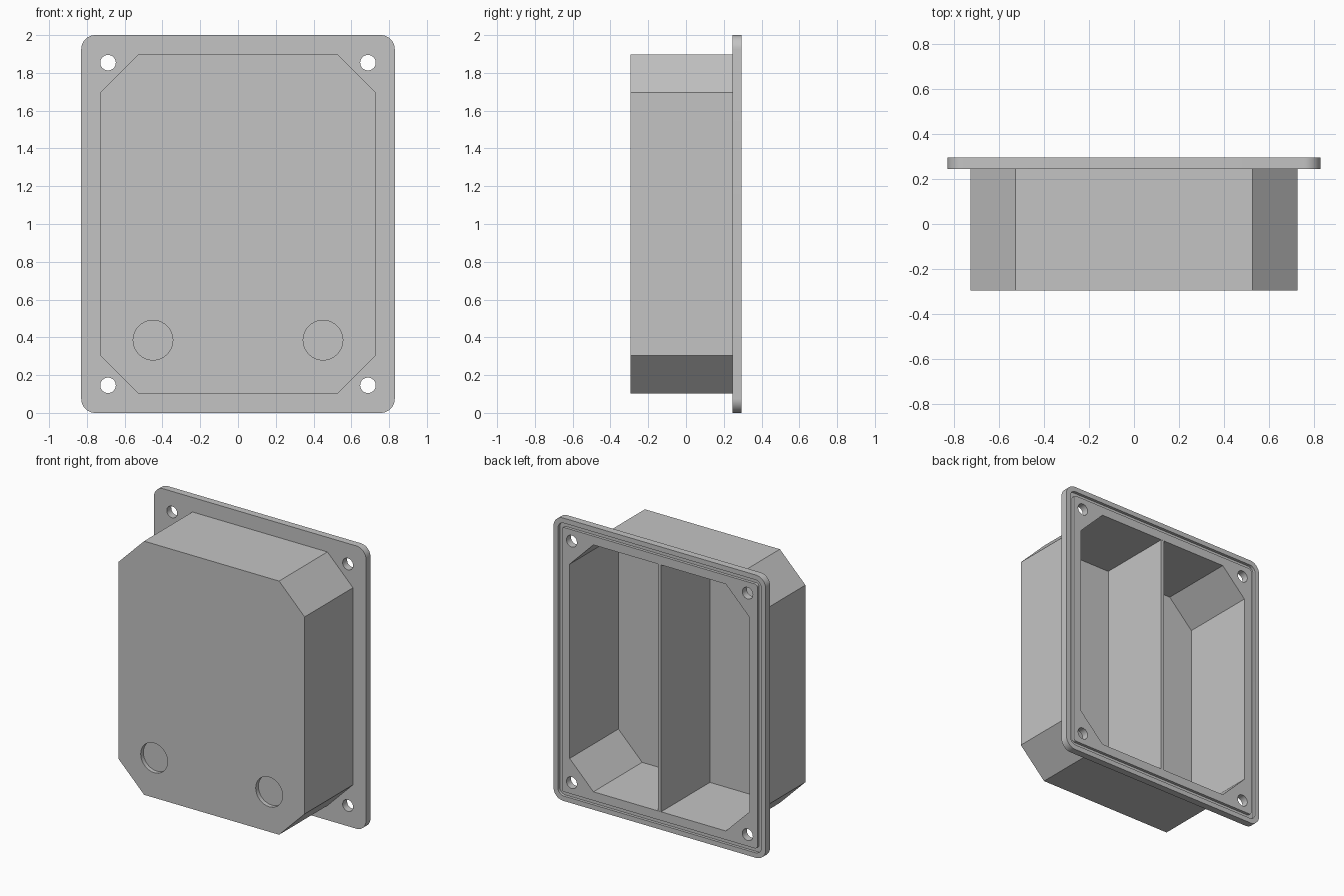
import bpy, bmesh
from math import radians, sin, cos, pi

cube = bpy.data.objects.get("Cube")
if cube:
    bpy.data.objects.remove(cube, do_unlink=True)

MID = 1.0                       # height of the centre line
FRONT, BACK = -0.295, 0.295
FLANGE_FRONT = 0.245

grey = bpy.data.materials.new("light_grey_plastic")
grey.use_nodes = True
grey.diffuse_color = (0.55, 0.55, 0.55, 1)
grey.node_tree.nodes["Principled BSDF"].inputs["Base Color"].default_value = grey.diffuse_color


def rounded_rect(w, h, r, steps=10):
    """Outline with half sizes w, h and corner radius r; one step gives a chamfer."""
    pts = []
    for i, (sx, sz) in enumerate(((1, 1), (-1, 1), (-1, -1), (1, -1))):
        for k in range(steps + 1):
            a = (i + k / steps) * pi / 2
            pts.append((sx * (w - r) + r * cos(a), MID + sz * (h - r) + r * sin(a)))
    return pts


def circle(x, z, r, steps=40):
    return [(x + r * cos(2 * pi * k / steps), z + r * sin(2 * pi * k / steps))
            for k in range(steps)]


def prism(name, outline, y0, y1):
    """Extrude an x-z outline from y0 to y1."""
    bm = bmesh.new()
    face = bm.faces.new([bm.verts.new((x, y0, z)) for x, z in outline])
    new = bmesh.ops.extrude_face_region(bm, geom=[face])["geom"]
    bmesh.ops.translate(bm, vec=(0, y1 - y0, 0),
                        verts=[v for v in new if isinstance(v, bmesh.types.BMVert)])
    bmesh.ops.recalc_face_normals(bm, faces=bm.faces)
    mesh = bpy.data.meshes.new(name)
    bm.to_mesh(mesh)
    bm.free()
    mesh.materials.append(grey)
    obj = bpy.data.objects.new(name, mesh)
    bpy.context.collection.objects.link(obj)
    return obj


def combine(target, tool, operation="DIFFERENCE"):
    """Apply a boolean to the target and remove the tool."""
    mod = target.modifiers.new("cut", "BOOLEAN")
    mod.operation, mod.solver, mod.object = operation, "EXACT", tool
    bpy.context.view_layer.update()
    mesh = bpy.data.meshes.new_from_object(
        target.evaluated_get(bpy.context.evaluated_depsgraph_get()))
    target.modifiers.clear()
    target.data = mesh
    bpy.data.objects.remove(tool, do_unlink=True)


# Flange plate joined to the chamfered box
housing = prism("housing", rounded_rect(0.83, 1.0, 0.075), FLANGE_FRONT, BACK)


def chamfered(w, h, c):
    return [(w, MID + h - c), (w - c, MID + h), (c - w, MID + h), (-w, MID + h - c),
            (-w, MID - h + c), (c - w, MID - h), (w - c, MID - h), (w, MID - h + c)]


combine(housing, prism("box", chamfered(0.728, 0.897, 0.2), FRONT, 0.27), "UNION")

# Hollow, leaving a thin wall and a thicker front
combine(housing, prism("cavity", chamfered(0.704, 0.873, 0.186), -0.25, 0.4))

# Gasket groove around the back of the flange
groove = prism("groove", rounded_rect(0.795, 0.965, 0.045), 0.275, 0.4)
combine(groove, prism("groove_core", rounded_rect(0.765, 0.935, 0.02), 0.2, 0.5))
combine(housing, groove)

# Screw holes in the corners and two blind round recesses in the front
for sx in (-1, 1):
    for sz in (-1, 1):
        combine(housing, prism("screw_hole", circle(sx * 0.688, MID + sz * 0.854, 0.041), 0.1, 0.4))
    combine(housing, prism("recess", circle(sx * 0.45, 0.385, 0.105), -0.4, FRONT + 0.03))

# Upright divider between the two compartments
divider = prism("divider", [(-0.012, 0.12), (0.012, 0.12), (0.012, 1.88), (-0.012, 1.88)],
                -0.26, BACK - 0.001)

for obj in (housing, divider):
    bpy.ops.object.select_all(action="DESELECT")
    obj.select_set(True)
    bpy.context.view_layer.objects.active = obj
    bpy.ops.object.shade_smooth_by_angle(angle=radians(30))
